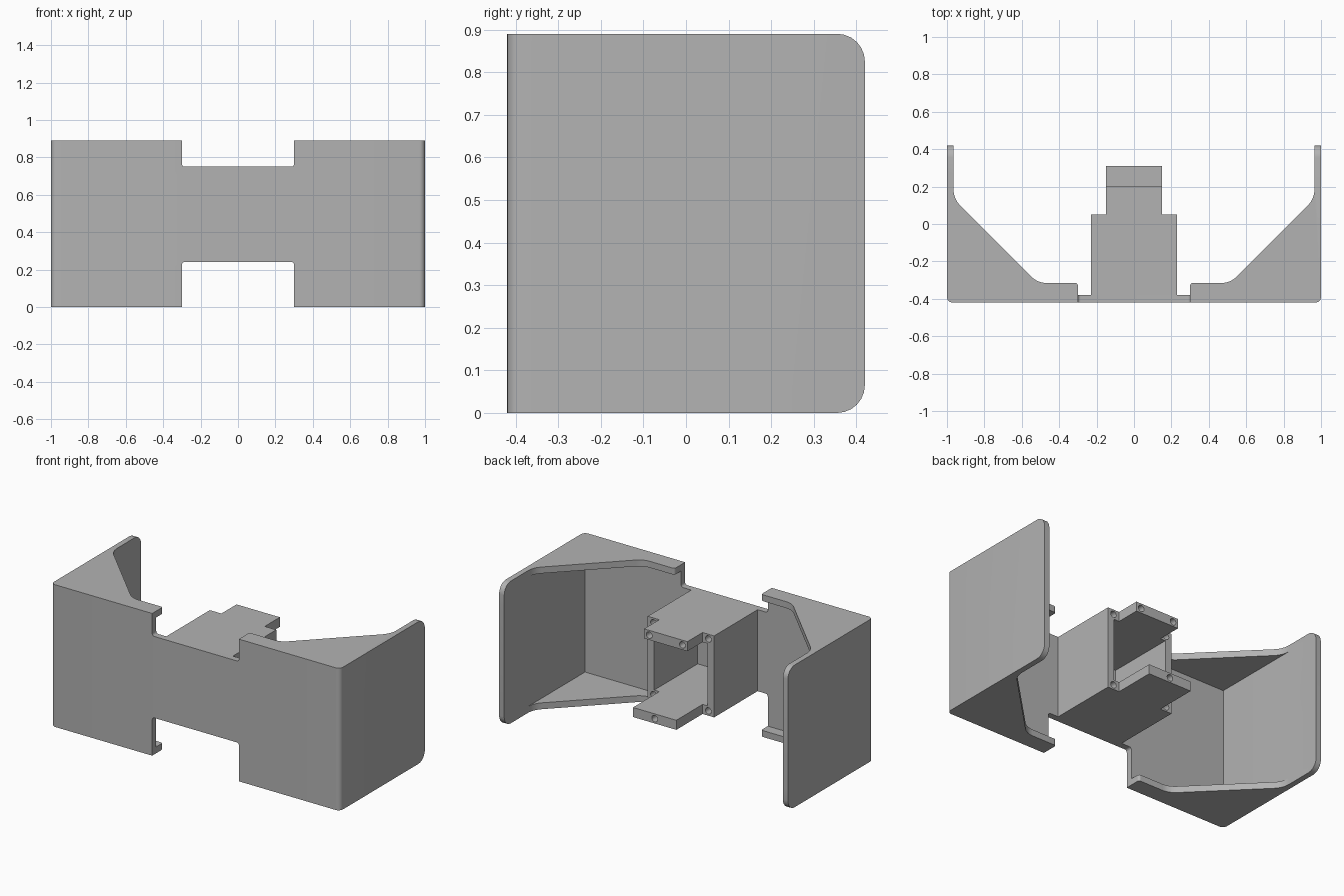
import bpy, bmesh, math
from mathutils import Vector

if "Cube" in bpy.data.objects:
    bpy.data.objects.remove(bpy.data.objects["Cube"])

grey = bpy.data.materials.new("light grey plastic")
grey.use_nodes = True
COLOUR = (0.45, 0.45, 0.45, 1)
grey.diffuse_color = COLOUR
grey.node_tree.nodes["Principled BSDF"].inputs["Base Color"].default_value = COLOUR


def fillet(points, steps=6):
    """Round each (a, b, radius) corner of a closed polygon."""
    out = []
    for i, (a, b, r) in enumerate(points):
        p = Vector((a, b))
        if not r:
            out.append(p)
            continue
        u = (Vector(points[i - 1][:2]) - p).normalized()
        v = (Vector(points[(i + 1) % len(points)][:2]) - p).normalized()
        half = u.angle(v) / 2
        centre = p + (u + v).normalized() * r / math.sin(half)
        start = p + u * r / math.tan(half) - centre
        end = p + v * r / math.tan(half) - centre
        turn = math.atan2(start.x * end.y - start.y * end.x, start.dot(end))
        for k in range(steps + 1):
            t = turn * k / steps
            c, s = math.cos(t), math.sin(t)
            out.append(centre + Vector((c * start.x - s * start.y, s * start.x + c * start.y)))
    return out


def prism(name, points, low, high, axis="z"):
    """Extrude a filleted outline along an axis."""
    place = {"x": lambda a, b, h: (h, a, b),
             "y": lambda a, b, h: (a, h, b),
             "z": lambda a, b, h: (a, b, h)}[axis]
    bm = bmesh.new()
    face = bm.faces.new([bm.verts.new(place(p.x, p.y, low)) for p in fillet(points)])
    extruded = bmesh.ops.extrude_face_region(bm, geom=[face])["geom"]
    moved = [g for g in extruded if isinstance(g, bmesh.types.BMVert)]
    bmesh.ops.translate(bm, verts=moved, vec=place(0, 0, high - low))
    bmesh.ops.recalc_face_normals(bm, faces=bm.faces)
    mesh = bpy.data.meshes.new(name)
    bm.to_mesh(mesh)
    bm.free()
    mesh.materials.append(grey)
    obj = bpy.data.objects.new(name, mesh)
    bpy.context.collection.objects.link(obj)
    return obj


def rect(a0, a1, b0, b1, r=0):
    return [(a0, b0, r), (a1, b0, r), (a1, b1, r), (a0, b1, r)]


def combine(target, other, operation):
    """Apply a boolean and discard the second shape."""
    mod = target.modifiers.new("shape", "BOOLEAN")
    mod.operation, mod.object, mod.solver = operation, other, "EXACT"
    bpy.context.view_layer.update()
    graph = bpy.context.evaluated_depsgraph_get()
    mesh = bpy.data.meshes.new_from_object(target.evaluated_get(graph))
    target.modifiers.clear()
    target.data = mesh
    bpy.data.objects.remove(other)


H = 0.89        # overall height
T = 0.04        # shelf thickness
LOW, TOP = 0.24, 0.75   # central bridge

# Wrap-around shell: front plate, side plates and corner shelves
half = [(0.3, -0.38, 0), (0.3, -0.315, 0.015), (0.515, -0.315, 0.11),
        (0.965, 0.135, 0.12), (0.965, 0.42, 0), (1, 0.42, 0), (1, -0.42, 0.03)]
outline = half + [(-x, y, r) for x, y, r in reversed(half)]
shell = prism("wraparound_shell", outline, 0, H)
combine(shell, prism("cavity", rect(-0.965, 0.965, -0.38, 0.6), T, H - T), "DIFFERENCE")
for z0, z1 in ((-0.2, LOW), (TOP, H + 0.2)):
    combine(shell, prism("notch", rect(-0.3, 0.3, z0, z1, 0.015), -0.6, -0.2, "y"), "DIFFERENCE")
side = [(-0.5, 0, 0), (0.42, 0, 0.065), (0.42, H, 0.065), (-0.5, H, 0)]
combine(shell, prism("side_outline", side, -1.2, 1.2, "x"), "INTERSECT")


# Central socket: two slabs with tabs, joined by side walls
def slab(name, reach, z0):
    points = [(-0.23, -0.385, 0), (0.23, -0.385, 0), (0.23, 0.05, 0), (0.15, 0.05, 0),
              (0.15, reach, 0), (-0.15, reach, 0), (-0.15, 0.05, 0), (-0.23, 0.05, 0)]
    return prism(name, points, z0, z0 + 0.06)


def drill(target, x, z, y):
    hole = prism("hole", rect(x - 0.02, x + 0.02, z - 0.02, z + 0.02, 0.0199), y - 0.06, y + 0.05, "y")
    combine(target, hole, "DIFFERENCE")


upper = slab("upper_slab", 0.2, TOP - 0.06)
lower = slab("lower_slab", 0.31, LOW)
for obj, z in ((upper, TOP - 0.03), (lower, LOW + 0.03)):
    for x in (-0.19, 0.19):
        drill(obj, x, z, 0.05)
for x in (-0.115, 0.115):
    drill(upper, x, TOP - 0.03, 0.2)
drill(lower, 0, LOW + 0.03, 0.31)

for name, s in (("left_socket_wall", 1), ("right_socket_wall", -1)):
    x0, x1 = sorted((s * 0.185, s * 0.23))
    prism(name, rect(x0, x1, -0.385, 0.05), LOW + 0.06, TOP - 0.06)

# Smooth the rounded corners, keep the rest crisp
for obj in (shell, upper, lower):
    bpy.ops.object.select_all(action="DESELECT")
    obj.select_set(True)
    bpy.context.view_layer.objects.active = obj
    bpy.ops.object.shade_smooth_by_angle(angle=math.radians(30))
